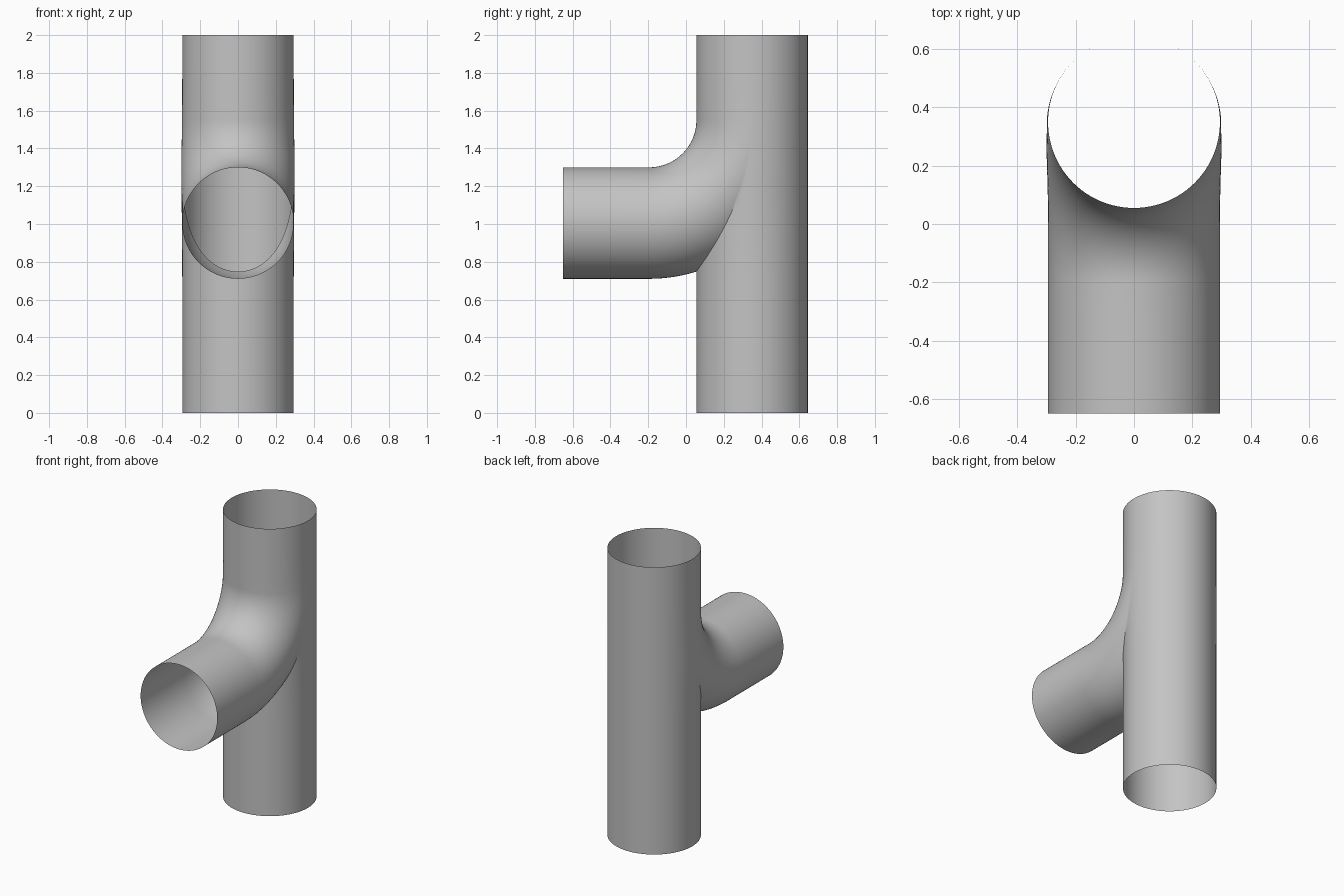
import bpy
import bmesh
from math import sin, cos, asin, pi, exp, radians

cube = bpy.data.objects.get("Cube")
if cube:
    bpy.data.objects.remove(cube, do_unlink=True)

SIDES = 96
R = 0.295                 # pipe radius
MAIN_Y = 0.35             # axis of the upright pipe
BEND = 0.545              # bend radius of the branch axis
BEND_Y, BEND_Z = MAIN_Y - BEND, 1.55
FRONT, TOP = -0.65, 2.0


def bend_end(c):
    """Bend angle at which a branch line meets the upright pipe."""
    return asin((BEND - R * c) / (BEND + R * c)) if c > 1e-6 else pi / 2


def seam_height(c):
    return BEND_Z - (BEND + R * max(c, 0)) * cos(bend_end(c))


def branch_line(t):
    c, reach = cos(t), BEND + R * cos(t)
    pts = [(R * sin(t), FRONT + (BEND_Y - FRONT) * i / 4, BEND_Z - reach) for i in range(4)]
    for i in range(33):
        a = bend_end(c) * i / 32
        pts.append((R * sin(t), BEND_Y + reach * sin(a), BEND_Z - reach * cos(a)))
    return pts


def upright_line(t, low, high, rows):
    return [(R * sin(t), MAIN_Y - R * cos(t), low + (high - low) * i / rows)
            for i in range(rows + 1)]


def lower_line(t):
    return upright_line(t, 0, seam_height(cos(t)), 16)


def upper_line(t):
    return upright_line(t, BEND_Z, TOP, 8)


def swell(p):
    """Slight sideways swelling around the joint."""
    x, y, z = p
    k = exp(-((z - 1.25) / 0.28) ** 2 - ((y - 0.28) / 0.16) ** 2)
    return x * (1 + 0.018 * k), y, z


def loft(bm, line):
    cols = [[bm.verts.new(swell(p)) for p in line(2 * pi * k / SIDES)] for k in range(SIDES)]
    for k, a in enumerate(cols):
        b = cols[(k + 1) % SIDES]
        for i in range(len(a) - 1):
            bm.faces.new((a[i], b[i], b[i + 1], a[i + 1]))


# Open-ended shell: lower pipe, upper pipe and curved branch, welded at the seam
bm = bmesh.new()
for line in (lower_line, upper_line, branch_line):
    loft(bm, line)
bmesh.ops.remove_doubles(bm, verts=bm.verts, dist=0.0002)
bmesh.ops.recalc_face_normals(bm, faces=bm.faces)
# Make sure the outside faces outward
back = max(bm.faces, key=lambda f: f.calc_center_median().y)
if back.normal.y < 0:
    bmesh.ops.reverse_faces(bm, faces=bm.faces)

mesh = bpy.data.meshes.new("pipe_tee")
bm.to_mesh(mesh)
bm.free()
tee = bpy.data.objects.new("pipe_tee", mesh)
bpy.context.collection.objects.link(tee)

# Grey metal
grey = bpy.data.materials.new("grey_metal")
grey.use_nodes = True
colour = (0.55, 0.55, 0.55, 1)
grey.diffuse_color = colour
grey.node_tree.nodes["Principled BSDF"].inputs["Base Color"].default_value = colour
mesh.materials.append(grey)

bpy.ops.object.select_all(action="DESELECT")
tee.select_set(True)
bpy.context.view_layer.objects.active = tee
bpy.ops.object.shade_smooth_by_angle(angle=radians(30))
